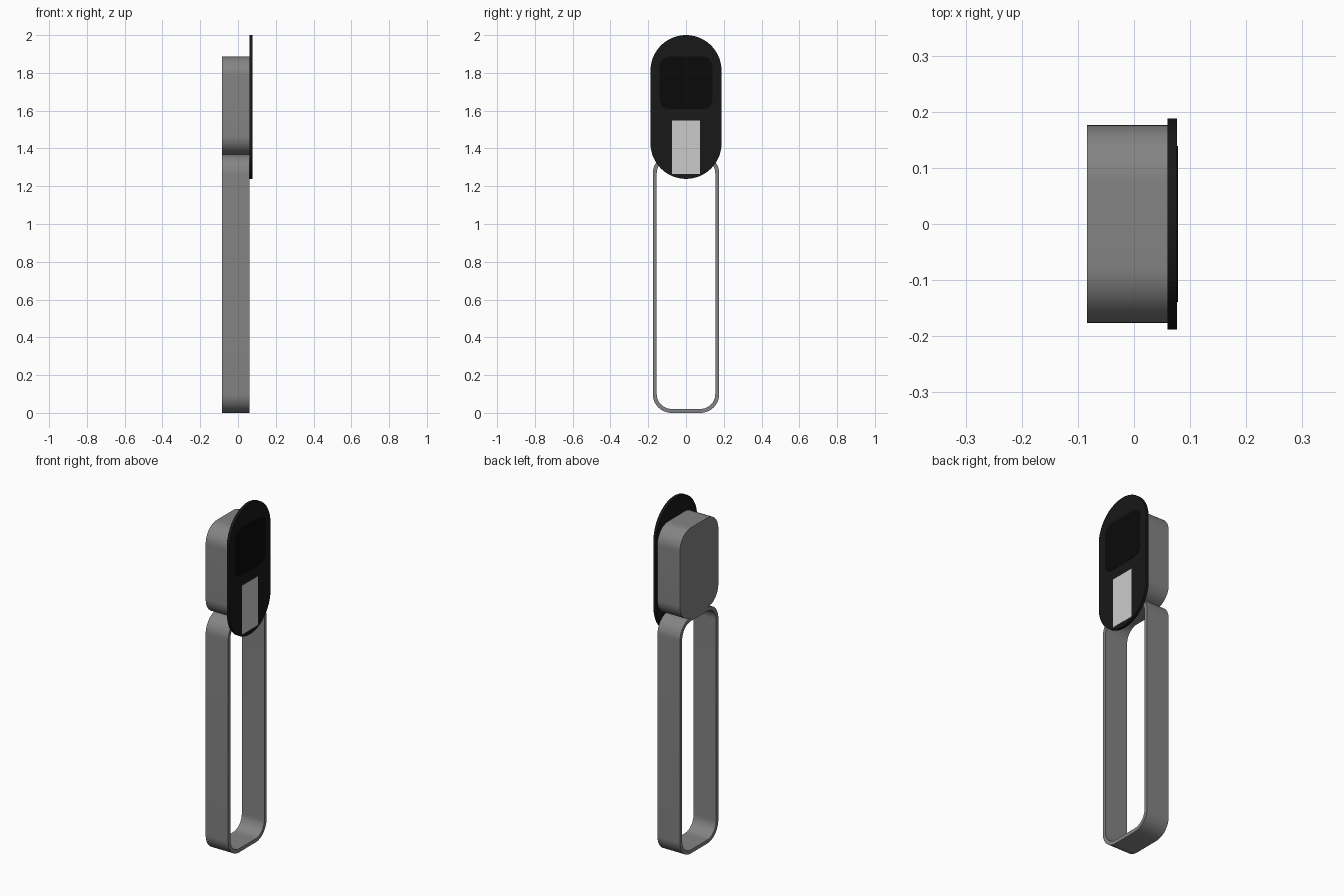
import bpy, bmesh, math

if "Cube" in bpy.data.objects:
    bpy.data.objects.remove(bpy.data.objects["Cube"])

def material(name, v):
    m = bpy.data.materials.new(name)
    m.diffuse_color = (v, v, v, 1)
    m.use_nodes = True
    m.node_tree.nodes["Principled BSDF"].inputs["Base Color"].default_value = m.diffuse_color
    return m

def outline(half_w, z0, z1, r, seg=16):
    """Rounded rectangle in the y-z plane, counter-clockwise seen from +x."""
    pts = []
    corners = [(1, z1 - r), (-1, z1 - r), (-1, z0 + r), (1, z0 + r)]
    for i, (s, cz) in enumerate(corners):
        for k in range(seg + 1):
            a = math.pi / 2 * (i + k / seg)
            p = (s * (half_w - r) + r * math.cos(a), cz + r * math.sin(a))
            if not pts or math.dist(p, pts[-1]) > 1e-5:
                pts.append(p)
    if math.dist(pts[0], pts[-1]) < 1e-5:
        pts.pop()
    return pts

def extrude(name, x0, x1, outer, inner=None, mat=None):
    """Prism along x; with an inner outline it becomes an open loop."""
    bm = bmesh.new()
    def ring(pts, x):
        return [bm.verts.new((x, y, z)) for y, z in pts]
    def bridge(a, b):
        for i in range(len(a)):
            j = (i + 1) % len(a)
            bm.faces.new((a[i], a[j], b[j], b[i]))
    ob0, ob1 = ring(outer, x0), ring(outer, x1)
    bridge(ob0, ob1)
    if inner:
        ib0, ib1 = ring(inner, x0), ring(inner, x1)
        bridge(ib1, ib0)
        bridge(ob1, ib1)
        bridge(ib0, ob0)
    else:
        bm.faces.new(ob1)
        bm.faces.new(ob0[::-1])
    bmesh.ops.recalc_face_normals(bm, faces=bm.faces)
    me = bpy.data.meshes.new(name)
    bm.to_mesh(me)
    bm.free()
    ob = bpy.data.objects.new(name, me)
    bpy.context.collection.objects.link(ob)
    if mat:
        me.materials.append(mat)
    bpy.ops.object.select_all(action='DESELECT')
    ob.select_set(True)
    bpy.context.view_layer.objects.active = ob
    bpy.ops.object.shade_smooth_by_angle(angle=math.radians(30))
    return ob

grey = material("housing_grey", 0.23)
black = material("plate_black", 0.009)
dark = material("screen_black", 0.003)
light = material("label_light", 0.6)

BACK, FRONT, FACE = -0.084, 0.06, 0.077

# Housing block and the thin open grip loop under it
extrude("housing", BACK, FRONT, outline(0.176, 1.367, 1.887, 0.1), mat=grey)
t = 0.021
extrude("grip_loop", BACK, FRONT, outline(0.176, 0, 1.367, 0.1),
        outline(0.176 - t, t, 1.367 - t, 0.1 - t), grey)

# Pill-shaped face plate
extrude("face_plate", FRONT, FACE, outline(0.188, 1.239, 2.0, 0.188, 24), mat=black)

# Display window and light pad on the plate
extrude("display", FACE - 0.004, FACE + 0.001, outline(0.139, 1.608, 1.886, 0.05, 10), mat=dark)
pad = [(0.073, 1.266), (0.073, 1.549), (-0.073, 1.549), (-0.073, 1.266)]
extrude("light_pad", FACE - 0.004, FACE + 0.001, pad, mat=light)
